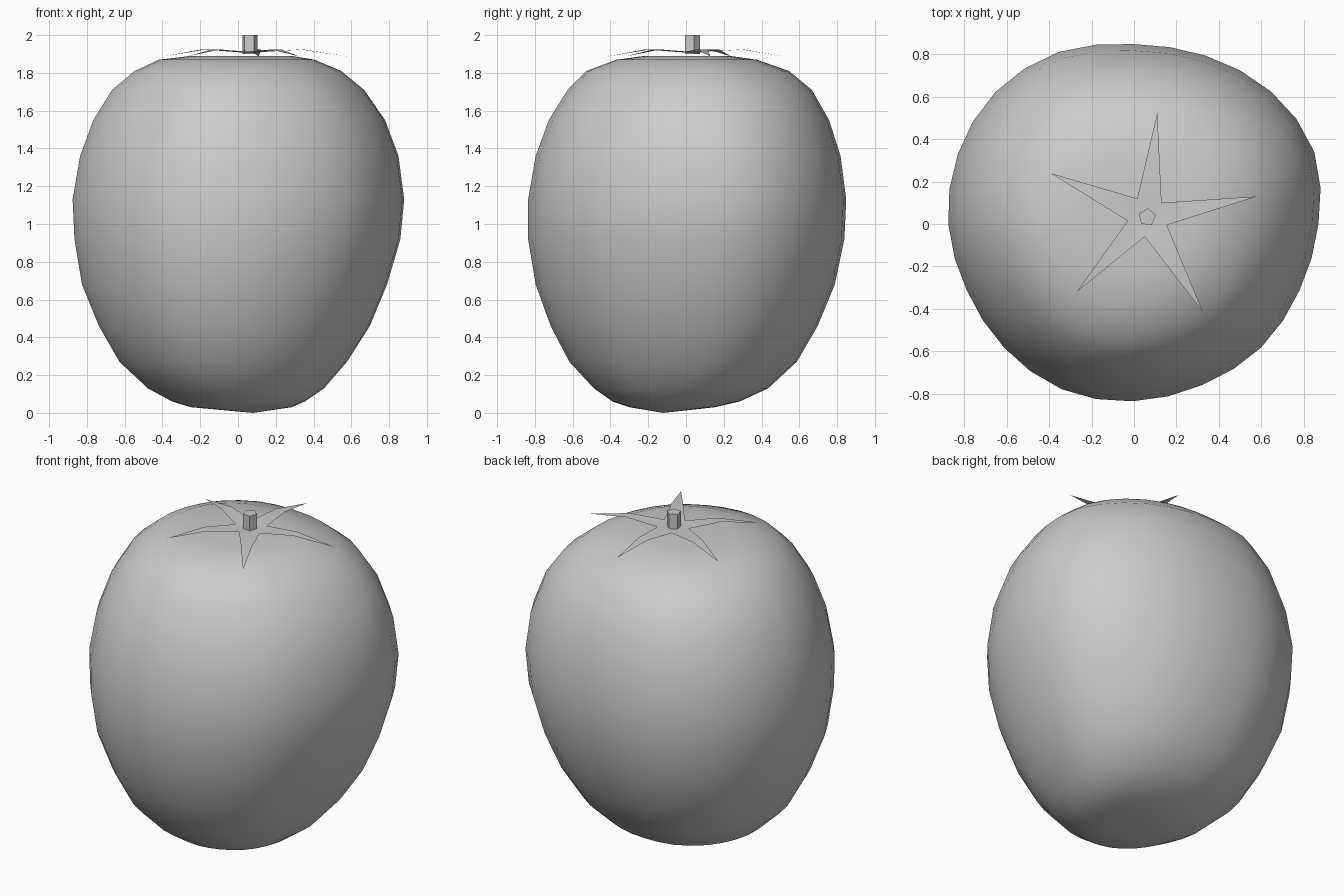
import bpy
import bmesh
from math import sin, cos, pi, radians
from mathutils import Vector

cube = bpy.data.objects.get("Cube")
if cube:
    bpy.data.objects.remove(cube, do_unlink=True)

GREY = (0.6, 0.6, 0.6, 1.0)
mat = bpy.data.materials.new("plain grey")
mat.use_nodes = True
mat.diffuse_color = GREY
mat.node_tree.nodes["Principled BSDF"].inputs["Base Color"].default_value = GREY


def make_object(name, bm, smooth):
    mesh = bpy.data.meshes.new(name)
    for face in bm.faces:
        face.smooth = smooth
    bm.to_mesh(mesh)
    bm.free()
    mesh.materials.append(mat)
    obj = bpy.data.objects.new(name, mesh)
    bpy.context.collection.objects.link(obj)
    return obj


# Fruit body: uneven rings, each given as height, left, right, front, back
RINGS = [
    (0.03, -0.25, 0.28, -0.30, 0.15),
    (0.06, -0.35, 0.35, -0.39, 0.28),
    (0.13, -0.48, 0.45, -0.49, 0.43),
    (0.27, -0.63, 0.57, -0.62, 0.58),
    (0.46, -0.74, 0.69, -0.72, 0.69),
    (0.68, -0.83, 0.78, -0.80, 0.78),
    (0.92, -0.87, 0.85, -0.84, 0.83),
    (1.13, -0.88, 0.87, -0.84, 0.84),
    (1.36, -0.84, 0.84, -0.80, 0.81),
    (1.55, -0.77, 0.77, -0.73, 0.75),
    (1.71, -0.67, 0.66, -0.63, 0.66),
    (1.81, -0.55, 0.54, -0.53, 0.54),
    (1.87, -0.42, 0.40, -0.37, 0.37),
    (1.89, -0.25, 0.28, -0.22, 0.23),
]
# Percent bulge around the outline, anticlockwise from the left side
BULGE = [0, 5.8, 5.2, 2.3, 1, 4.5, 4.8, 2.2, -0.5, -3, -1.8, 0.4, -0.5, -2.2, -2.1, -2.8]


def bulge(step):
    i, odd = divmod(step, 2)
    a, b, c, d = (BULGE[(i + k) % len(BULGE)] for k in (-1, 0, 1, 2))
    value = (9 * (b + c) - a - d) / 16 if odd else b
    return 1 + value / 100


SEGMENTS = 2 * len(BULGE)
bm = bmesh.new()
loops = []
for z, left, right, front, back in RINGS:
    loop = []
    for s in range(SEGMENTS):
        angle = 2 * pi * s / SEGMENTS
        x = (left + right) / 2 + (right - left) / 2 * cos(angle) * bulge(s)
        y = (front + back) / 2 + (back - front) / 2 * sin(angle) * bulge(s)
        loop.append(bm.verts.new((x, y, z)))
    loops.append(loop)
bottom = bm.verts.new((0.08, -0.12, 0))
top = bm.verts.new((0.04, 0.02, 1.885))
for s in range(SEGMENTS):
    n = (s + 1) % SEGMENTS
    for low, high in zip(loops, loops[1:]):
        bm.faces.new((low[s], low[n], high[n], high[s]))
    bm.faces.new((bottom, loops[0][n], loops[0][s]))
    bm.faces.new((top, loops[-1][s], loops[-1][n]))
bmesh.ops.recalc_face_normals(bm, faces=bm.faces)
make_object("fruit_body", bm, True)

# Leafy star: thin pointed leaves that arch and droop at the tips
TIPS = [(0.11, 0.525), (-0.395, 0.24), (-0.27, -0.32), (0.325, -0.415), (0.58, 0.13)]
NOTCHES = [(0.13, 0.10), (0.015, 0.12), (-0.03, 0.015), (0.05, -0.06), (0.155, -0.005)]
bm = bmesh.new()
centre = bm.verts.new((0.06, 0.03, 1.905))
notches = [bm.verts.new((x, y, 1.912)) for x, y in NOTCHES]
for i, (x, y) in enumerate(TIPS):
    a, b = notches[i], notches[(i + 1) % len(TIPS)]
    tip = bm.verts.new((x, y, 1.887))
    mids = []
    for side in (a, b):
        p = side.co.lerp(tip.co, 0.45)
        mids.append(bm.verts.new((p.x, p.y, 1.924)))
    bm.faces.new((centre, a, b))
    bm.faces.new((a, mids[0], mids[1], b))
    bm.faces.new((mids[0], tip, mids[1]))
make_object("leaf_star", bm, True)

# Five-sided stem
bm = bmesh.new()
ring = [bm.verts.new(Vector((0.062 + 0.042 * cos(a), 0.032 + 0.042 * sin(a), 1.9)))
        for a in (radians(85 + 72 * k) for k in range(5))]
base = bm.faces.new(ring)
extruded = bmesh.ops.extrude_face_region(bm, geom=[base], use_keep_orig=True)
for item in extruded["geom"]:
    if isinstance(item, bmesh.types.BMVert):
        item.co.z = 2.0
bmesh.ops.recalc_face_normals(bm, faces=bm.faces)
make_object("stem", bm, False)
